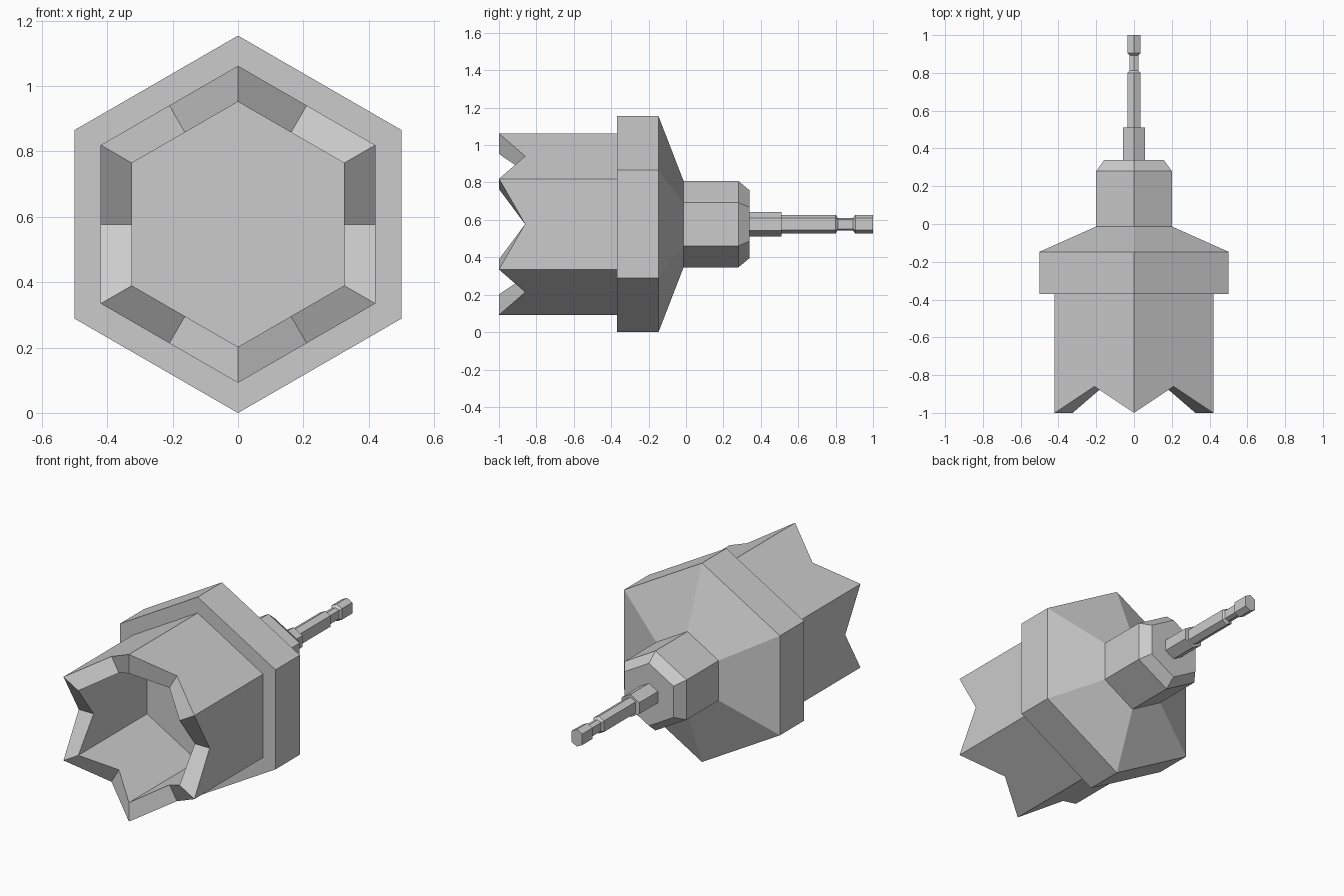
import bpy, bmesh
from math import sin, cos, pi, sqrt

if "Cube" in bpy.data.objects:
    bpy.data.objects.remove(bpy.data.objects["Cube"])

AXIS_Z = 0.577          # height of the tool's axis
C = sqrt(3) / 2         # hexagon inradius / circumradius


def hexagon(y, half_width, top=None, side=None):
    """Hexagon across y, point up; top and side heights can be stretched."""
    r = half_width / C
    t = top or r
    s = side or r / 2
    return [(x * half_width, y, AXIS_Z + z) for x, z in
            ((0, t), (1, s), (1, -s), (0, -t), (-1, -s), (-1, s))]


def loft(name, rings, closed=False):
    """Skin rings with quads; cap the ends or join last ring to first."""
    bm = bmesh.new()
    vs = [[bm.verts.new(p) for p in ring] for ring in rings]
    n = len(vs[0])
    pairs = list(zip(vs, vs[1:])) + ([(vs[-1], vs[0])] if closed else [])
    for a, b in pairs:
        for i in range(n):
            j = (i + 1) % n
            bm.faces.new((a[i], a[j], b[j], b[i]))
    if not closed:
        bm.faces.new(vs[0])
        bm.faces.new(vs[-1])
    bmesh.ops.recalc_face_normals(bm, faces=bm.faces)
    mesh = bpy.data.meshes.new(name)
    bm.to_mesh(mesh)
    bm.free()
    obj = bpy.data.objects.new(name, mesh)
    bpy.context.collection.objects.link(obj)
    return obj


def crown_ring(radius, y_corner, y_mid):
    """Hexagon with extra points halfway along each side, at another depth."""
    ring = []
    for i in range(12):
        a = i * pi / 6
        r = radius * (C if i % 2 else 1)
        ring.append((r * sin(a), y_mid if i % 2 else y_corner, AXIS_Z + r * cos(a)))
    return ring


# Hollow hexagonal cup with notched teeth
loft("toothed_cup", [
    crown_ring(0.485, -0.37, -0.37),
    crown_ring(0.485, -1.0, -0.86),
    crown_ring(0.375, -1.0, -0.86),
    crown_ring(0.375, -0.37, -0.37),
], closed=True)

# Flange tapering back into the chamfered hub
loft("flange_and_hub", [
    hexagon(-0.37, 0.5),
    hexagon(-0.147, 0.5),
    hexagon(-0.013, 0.2),
    hexagon(0.28, 0.2),
    hexagon(0.34, 0.157),
])

# Collar at the root of the shank
loft("shank_collar", [hexagon(0.33, 0.057), hexagon(0.51, 0.057)])

# Slim drive shank with a locking groove
FULL = (0.034, 0.05, 0.032)
NECK = (0.024, 0.033, 0.025)
loft("drive_shank", [hexagon(y, *size) for y, size in (
    (0.50, FULL), (0.80, FULL), (0.812, NECK),
    (0.892, NECK), (0.905, FULL), (1.0, FULL))])
